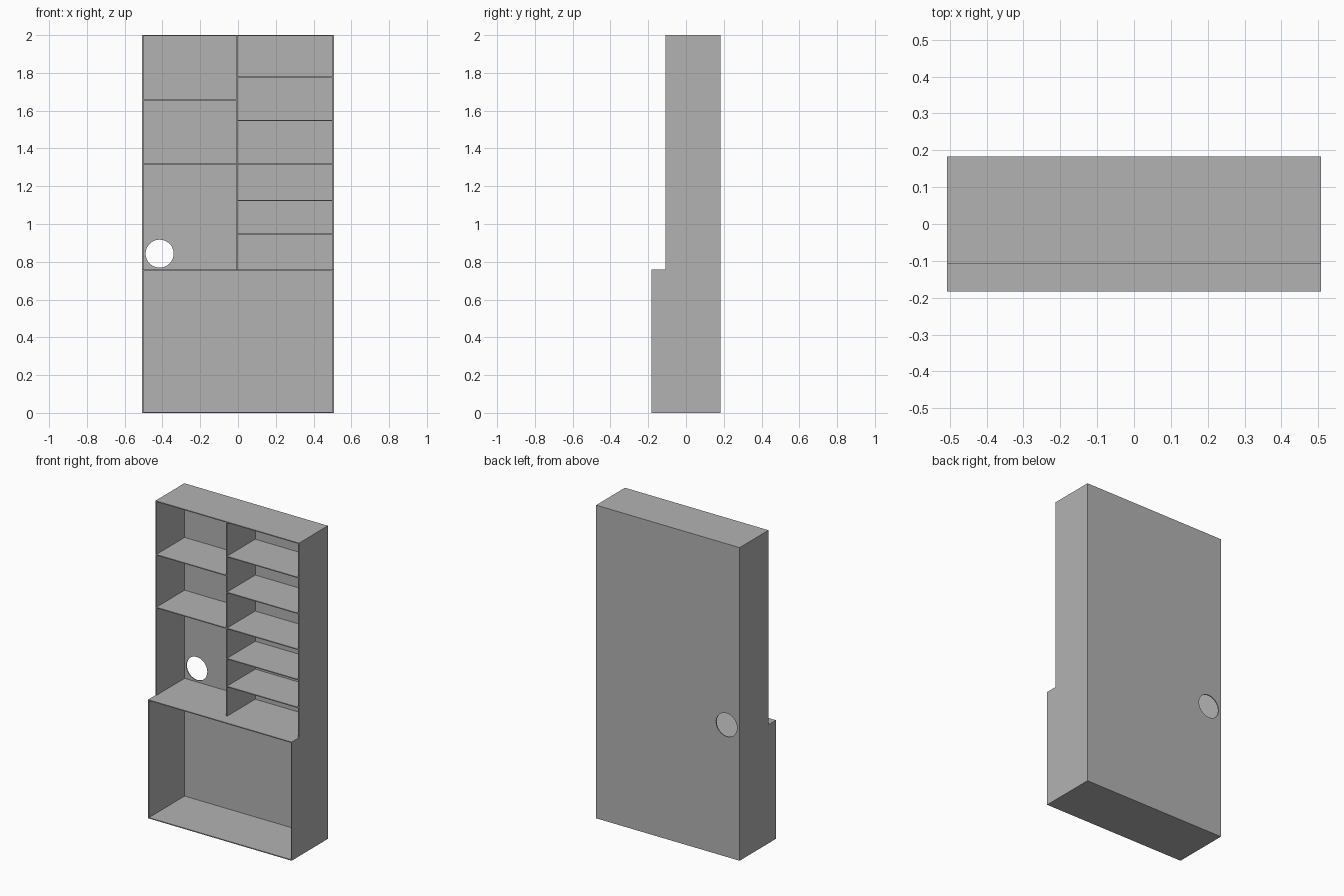
import bpy
import bmesh
import math
from mathutils import Matrix

cube = bpy.data.objects.get("Cube")
if cube:
    bpy.data.objects.remove(cube, do_unlink=True)

# Single painted-board colour
GREY = (0.45, 0.45, 0.45, 1)
paint = bpy.data.materials.new("grey board")
paint.use_nodes = True
paint.diffuse_color = GREY
paint.node_tree.nodes["Principled BSDF"].inputs["Base Color"].default_value = GREY

# Main dimensions
W, FRONT, STEP, BACK = 0.507, -0.183, -0.108, 0.183
H, COUNTER, T = 2.0, 0.758, 0.006
DIVIDER = -0.005


def finish(name, bm):
    bmesh.ops.recalc_face_normals(bm, faces=bm.faces)
    mesh = bpy.data.meshes.new(name)
    bm.to_mesh(mesh)
    bm.free()
    mesh.materials.append(paint)
    obj = bpy.data.objects.new(name, mesh)
    bpy.context.collection.objects.link(obj)
    return obj


def board(name, x0, x1, y0, y1, z0, z1):
    bm = bmesh.new()
    centre = ((x0 + x1) / 2, (y0 + y1) / 2, (z0 + z1) / 2)
    size = (x1 - x0, y1 - y0, z1 - z0, 1)
    bmesh.ops.create_cube(bm, size=1, matrix=Matrix.Translation(centre) @ Matrix.Diagonal(size))
    return finish(name, bm)


# Stepped side panels, extruded from one profile
def side_panel(name, x):
    profile = [(FRONT, T), (BACK, T), (BACK, H - T), (STEP, H - T), (STEP, COUNTER), (FRONT, COUNTER)]
    bm = bmesh.new()
    face = bm.faces.new([bm.verts.new((x, y, z)) for y, z in profile])
    moved = bmesh.ops.extrude_face_region(bm, geom=[face])["geom"]
    verts = [v for v in moved if isinstance(v, bmesh.types.BMVert)]
    bmesh.ops.translate(bm, vec=(T, 0, 0), verts=verts)
    return finish(name, bm)


side_panel("right_side", -W)
side_panel("left_side", W - T)

# Floor, roof, counter and central divider
board("base_board", -W, W, FRONT, BACK, 0, T)
board("top_board", -W, W, STEP, BACK, H - T, H)
board("counter", -W + T, W - T, FRONT, BACK - T, COUNTER - T, COUNTER)
board("divider", DIVIDER - T / 2, DIVIDER + T / 2, STEP, BACK - T, COUNTER, H - T)

# Shelves in each column
for i, z in enumerate([1.318, 1.655]):
    board(f"right_shelf_{i + 1}", -W + T, DIVIDER - T / 2, STEP, BACK - T, z - T / 2, z + T / 2)
for i, z in enumerate([0.947, 1.125, 1.318, 1.548, 1.777]):
    board(f"left_shelf_{i + 1}", DIVIDER + T / 2, W - T, STEP, BACK - T, z - T / 2, z + T / 2)

# Back panel with a round cable hole
back = board("back_panel", -W + T, W - T, BACK - T, BACK, T, H - T)
bm = bmesh.new()
hole = Matrix.Translation((-0.415, BACK, 0.843)) @ Matrix.Rotation(math.pi / 2, 4, "X")
bmesh.ops.create_cone(bm, cap_ends=True, segments=48, radius1=0.074, radius2=0.074, depth=0.1, matrix=hole)
cutter = finish("hole_cutter", bm)
cutter.hide_render = True
cutter.hide_viewport = True
cut = back.modifiers.new("cable hole", "BOOLEAN")
cut.operation = "DIFFERENCE"
cut.solver = "EXACT"
cut.object = cutter
